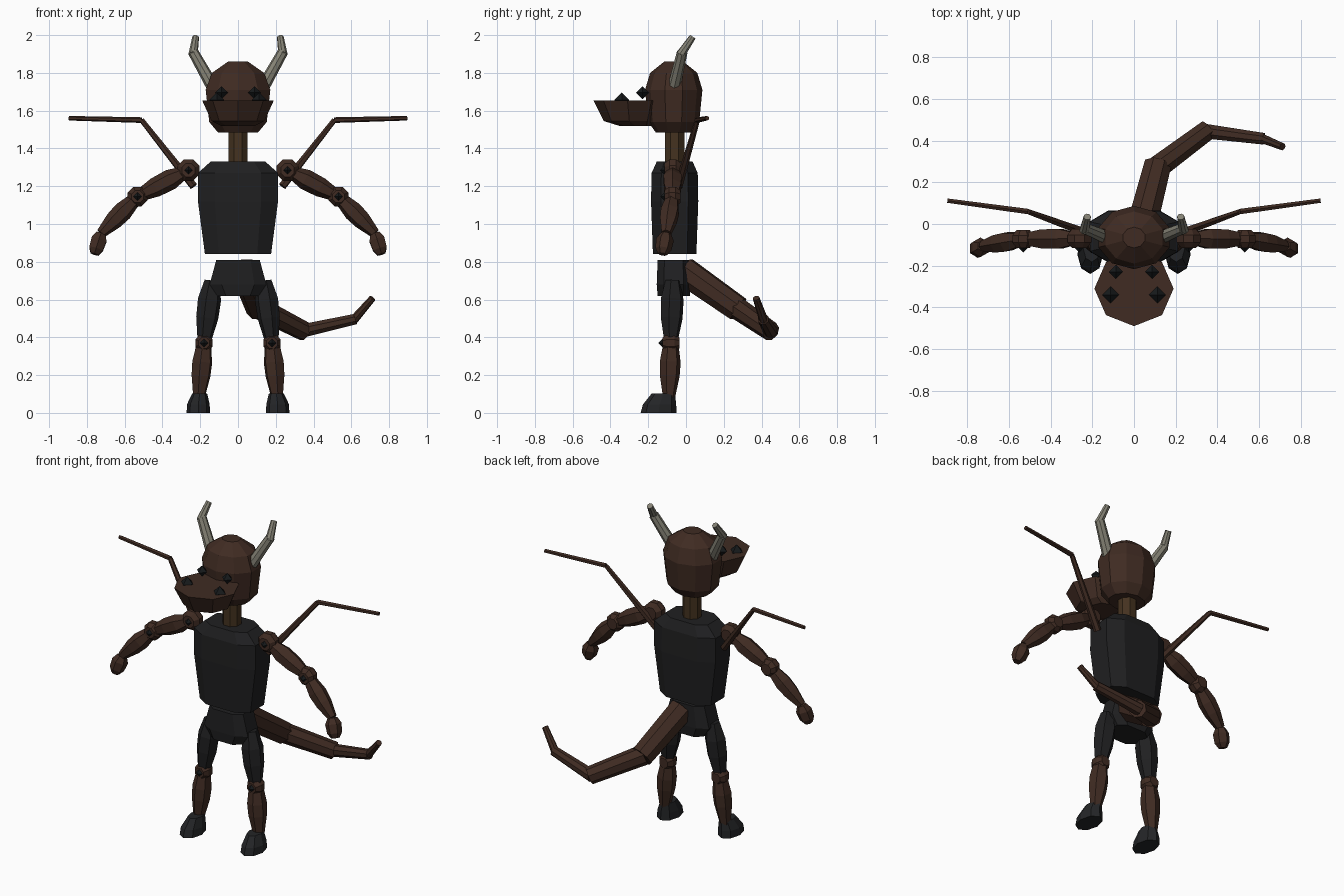
import bpy, bmesh, math
from mathutils import Vector

if "Cube" in bpy.data.objects:
    bpy.data.objects.remove(bpy.data.objects["Cube"], do_unlink=True)


def material(name, r, g, b):
    m = bpy.data.materials.new(name)
    m.use_nodes = True
    m.diffuse_color = (r, g, b, 1)
    m.node_tree.nodes["Principled BSDF"].inputs["Base Color"].default_value = (r, g, b, 1)
    return m


BROWN = material("brown hide", .05, .024, .016)
TAN = material("tan neck", .058, .032, .014)
CLOTH = material("black cloth", .014, .014, .015)
BOOT = material("dark boot leather", .017, .018, .020)
EYE = material("eye black", .008, .010, .011)
HORN = material("grey horn", .23, .22, .175)


def finish(name, bm, mat):
    bmesh.ops.recalc_face_normals(bm, faces=bm.faces)
    mesh = bpy.data.meshes.new(name)
    bm.to_mesh(mesh)
    bm.free()
    mesh.materials.append(mat)
    ob = bpy.data.objects.new(name, mesh)
    bpy.context.collection.objects.link(ob)
    return ob


def skin(name, rings, mat):
    """Join matching rings of points and cap both ends."""
    bm = bmesh.new()
    loops = [[bm.verts.new(p) for p in ring] for ring in rings]
    n = len(loops[0])
    for a, b in zip(loops, loops[1:]):
        for i in range(n):
            j = (i + 1) % n
            bm.faces.new((a[i], a[j], b[j], b[i]))
    bm.faces.new(loops[0])
    bm.faces.new(loops[-1])
    return finish(name, bm, mat)


def stack(name, rings, mat, sides=8, turn=0.0):
    """Upright part: rings of (x, y, z, half width, half depth)."""
    angles = [turn + math.tau * i / sides for i in range(sides)]
    return skin(name, [[(x + w * math.cos(a), y + d * math.sin(a), z) for a in angles]
                       for x, y, z, w, d in rings], mat)


def chamfered(name, rings, mat, cut=.42):
    """Upright box with cut corners, rings as in stack."""
    k = 1 - cut
    shape = [(1, -k), (1, k), (k, 1), (-k, 1), (-1, k), (-1, -k), (-k, -1), (k, -1)]
    return skin(name, [[(x + w * u, y + d * v, z) for u, v in shape]
                       for x, y, z, w, d in rings], mat)


def limb(name, start, end, profile, mat, sides=6):
    """Straight part with a profile of (fraction along, radius)."""
    a, b = Vector(start), Vector(end)
    q = (b - a).to_track_quat('Z', 'Y')
    rings = []
    for t, r in profile:
        rings.append([a.lerp(b, t) + q @ Vector((r * math.cos(g), r * math.sin(g), 0))
                      for g in (math.tau * (i + .5) / sides for i in range(sides))])
    return skin(name, rings, mat)


def stud(name, centre, r, mat):
    """Eight-faced gem."""
    bm = bmesh.new()
    x, y, z = centre
    mid = [bm.verts.new(p) for p in ((x + r, y, z), (x, y + r, z), (x - r, y, z), (x, y - r, z))]
    for tip in (bm.verts.new((x, y, z + r)), bm.verts.new((x, y, z - r))):
        for i in range(4):
            bm.faces.new((mid[i], mid[(i + 1) % 4], tip))
    return finish(name, bm, mat)


def joint(name, centre, r, depth):
    """Faceted joint facing forward, with a dark stud on its front."""
    x, y, z = centre
    limb(name, (x, y - depth, z), (x, y + depth, z),
         [(0, r * .62), (.3, r), (.7, r), (1, r * .62)], BROWN, 8)
    stud(name + "_stud", (x, y - depth, z), .022, EYE)


# Head, snout and neck
HY = -.065
stack("head", [(0, HY, 1.485, .112, .095), (0, HY, 1.54, .16, .135), (0, HY, 1.71, .18, .152),
               (0, HY, 1.80, .145, .125), (0, HY, 1.86, .055, .05)], BROWN, 10, math.pi / 10)
stack("snout", [(0, -.27, 1.52, .09, .085), (0, -.30, 1.545, .14, .135),
                (0, -.31, 1.655, .19, .18)], BROWN)
stack("neck", [(0, -.06, 1.31, .055, .055), (0, -.06, 1.5, .055, .055)], TAN, 8, math.pi / 8)

# Torso and hips, left apart at the waist
chamfered("torso", [(0, -.06, .84, .175, .115), (0, -.06, 1.12, .212, .125),
                    (0, -.06, 1.27, .212, .122), (0, -.06, 1.33, .145, .095)], CLOTH)
chamfered("hips", [(0, -.065, .62, .11, .085), (0, -.065, .68, .15, .09),
                   (0, -.065, .81, .115, .085)], CLOTH)

for side, s in (("left", 1), ("right", -1)):
    # Face
    stud(side + "_eye", (s * .087, -.23, 1.695), .034, EYE)
    stud(side + "_nostril", (s * .112, -.34, 1.656), .04, EYE)

    # Horns
    bend = (s * .237, -.02, 1.91)
    limb(side + "_horn_base", (s * .13, -.065, 1.72), bend, [(0, .034), (1, .028)], HORN, 8)
    limb(side + "_horn_tip", (s * .238, -.03, 1.895), (s * .224, .035, 1.99),
         [(0, .025), (1, .018)], HORN, 8)

    # Arms
    shoulder = (s * .262, -.07, 1.285)
    elbow = (s * .532, -.072, 1.145)
    wrist = (s * .725, -.105, .95)
    joint(side + "_shoulder", shoulder, .062, .045)
    joint(side + "_elbow", elbow, .056, .043)
    limb(side + "_upper_arm", shoulder, elbow,
         [(.1, .035), (.35, .055), (.65, .052), (1, .03)], BROWN)
    limb(side + "_forearm", elbow, wrist,
         [(.05, .035), (.4, .052), (.65, .048), (1, .027)], BROWN)
    limb(side + "_hand", wrist, (s * .76, -.125, .84),
         [(0, .028), (.3, .047), (.75, .043), (1, .025)], BROWN)

    # Legs
    knee = (s * .18, -.08, .37)
    limb(side + "_thigh", (s * .138, -.07, .70), knee,
         [(0, .04), (.3, .063), (.6, .06), (1, .035)], CLOTH)
    joint(side + "_knee", knee, .05, .045)
    limb(side + "_shin", knee, (s * .207, -.09, .08),
         [(0, .04), (.35, .056), (.6, .053), (1, .032)], BROWN)
    stack(side + "_foot", [(s * .21, -.145, 0, .062, .095), (s * .21, -.14, .045, .06, .088),
                           (s * .203, -.12, .102, .04, .062)], BOOT)

    # Bare wing spars
    fold = (s * .51, .06, 1.55)
    limb(side + "_wing_inner_spar", (s * .235, -.04, 1.20), fold,
         [(0, .022), (1, .014)], BROWN)
    limb(side + "_wing_outer_spar", fold, (s * .895, .112, 1.56),
         [(0, .015), (1, .012)], BROWN)

# Curling tail
path = [(.04, .0, .745), (.11, .27, .555), (.345, .445, .435), (.615, .41, .495), (.71, .372, .605)]
sizes = [(.078, .07), (.06, .052), (.038, .03), (.024, .018)]
for i, (thick, thin) in enumerate(sizes):
    limb("tail_segment_%d" % (i + 1), path[i], path[i + 1],
         [(-.04, thick), (1.03, thin)], BROWN, 8)
